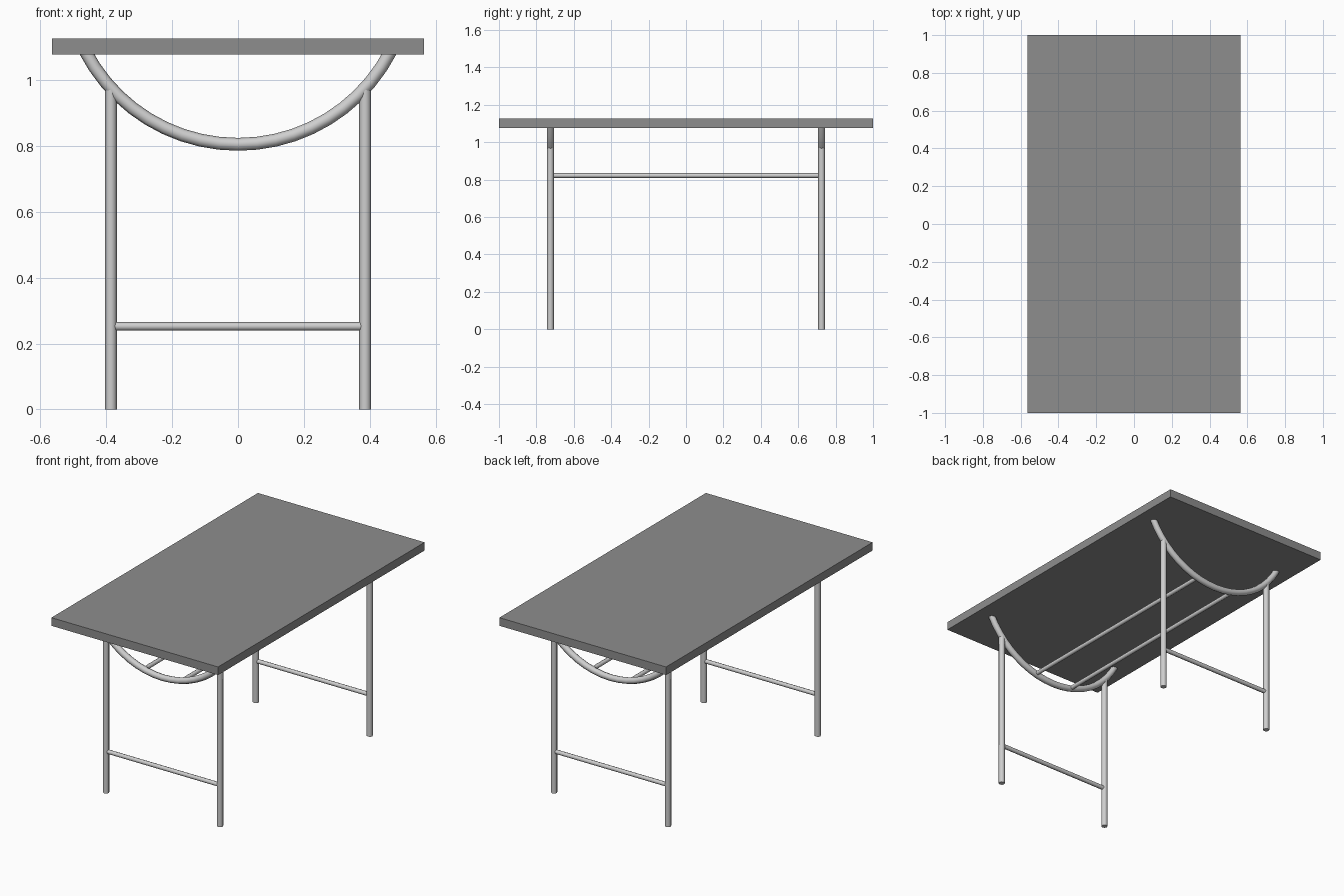
import bpy
import math
from mathutils import Vector

if "Cube" in bpy.data.objects:
    bpy.data.objects.remove(bpy.data.objects["Cube"], do_unlink=True)


def material(name, grey):
    mat = bpy.data.materials.new(name)
    mat.use_nodes = True
    colour = (grey, grey, grey, 1)
    mat.diffuse_color = colour
    mat.node_tree.nodes["Principled BSDF"].inputs["Base Color"].default_value = colour
    return mat


top_grey = material("tabletop grey", 0.27)
metal = material("pale metal", 0.62)


def finish(obj, name, mat):
    obj.name = name
    obj.data.materials.append(mat)
    return obj


def tube(name, start, end, radius, sides=8):
    """Straight tube between two points."""
    a, b = Vector(start), Vector(end)
    bpy.ops.mesh.primitive_cylinder_add(vertices=sides, radius=radius,
                                        depth=(b - a).length, location=(a + b) / 2)
    obj = bpy.context.object
    obj.rotation_euler = (b - a).to_track_quat("Z", "Y").to_euler()
    bpy.ops.object.shade_smooth_by_angle(angle=math.radians(50))
    return finish(obj, name, metal)


def arc_support(name, y, centre_z=1.327, radius=0.522, half_x=0.465):
    """Curved tube that hangs below the tabletop."""
    curve = bpy.data.curves.new(name, "CURVE")
    curve.dimensions = "3D"
    curve.bevel_depth = 0.0195
    curve.bevel_resolution = 2
    curve.use_fill_caps = True
    steps = 20
    limit = math.asin(half_x / radius)
    spline = curve.splines.new("POLY")
    spline.points.add(steps)
    for i, point in enumerate(spline.points):
        a = limit * (2 * i / steps - 1)
        point.co = (radius * math.sin(a), y, centre_z - radius * math.cos(a), 1)
    obj = bpy.data.objects.new(name, curve)
    bpy.context.collection.objects.link(obj)
    bpy.ops.object.select_all(action="DESELECT")
    obj.select_set(True)
    bpy.context.view_layer.objects.active = obj
    bpy.ops.object.convert(target="MESH")
    obj = bpy.context.object
    bpy.ops.object.shade_smooth_by_angle(angle=math.radians(50))
    finish(obj, name, metal)


# Tabletop slab
bpy.ops.mesh.primitive_cube_add(size=1, location=(0, 0, 1.102))
slab = finish(bpy.context.object, "tabletop", top_grey)
slab.scale = (1.13, 2, 0.05)

# End frames: legs, low crossbar and hanging arc
leg_x, leg_y = 0.386, 0.725
for end, sy in (("front", -1), ("back", 1)):
    y = sy * leg_y
    for side, sx in (("right", -1), ("left", 1)):
        tube(f"{end}_{side}_leg", (sx * leg_x, y, 0), (sx * leg_x, y, 0.972), 0.018)
    tube(f"{end}_crossbar", (-leg_x, y, 0.252), (leg_x, y, 0.252), 0.013)
    arc_support(f"{end}_arc_support", y)

# Long rails joining the two arcs
for side, sx in (("right", -1), ("left", 1)):
    tube(f"{side}_long_rail", (sx * 0.13, -leg_y, 0.822), (sx * 0.13, leg_y, 0.822), 0.0125)
